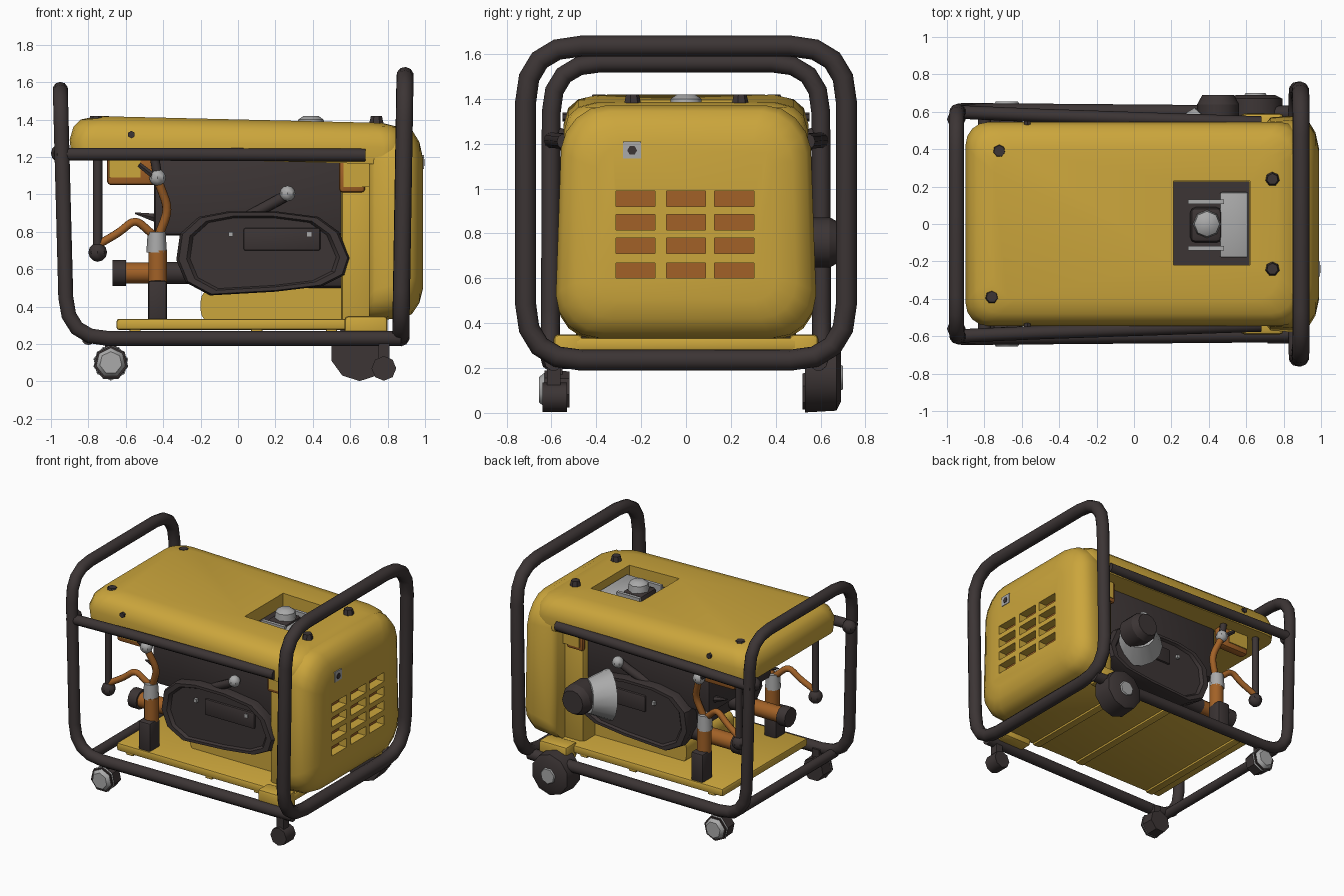
import bpy, bmesh, math
from mathutils import Vector, Matrix

if "Cube" in bpy.data.objects:
    bpy.data.objects.remove(bpy.data.objects["Cube"])


def material(name, rgb):
    m = bpy.data.materials.new(name)
    m.diffuse_color = (*rgb, 1)
    m.use_nodes = True
    m.node_tree.nodes["Principled BSDF"].inputs["Base Color"].default_value = m.diffuse_color
    return m


YELLOW = material("yellow_paint", (0.60, 0.38, 0.045))
DARK = material("dark_metal", (0.045, 0.035, 0.035))
ORANGE = material("orange_copper", (0.36, 0.12, 0.02))
GREY = material("grey_metal", (0.40, 0.40, 0.40))


def finish(name, me, mat, angle=35):
    me.materials.clear()
    me.materials.append(mat)
    me.polygons.foreach_set("use_smooth", [len(p.vertices) < 5 for p in me.polygons])
    me.set_sharp_from_angle(angle=math.radians(angle))
    ob = bpy.data.objects.new(name, me)
    bpy.context.collection.objects.link(ob)
    return ob


def from_bm(name, bm, mat, angle=35):
    bmesh.ops.recalc_face_normals(bm, faces=bm.faces)
    me = bpy.data.meshes.new(name)
    bm.to_mesh(me)
    bm.free()
    return finish(name, me, mat, angle)


def box(name, x0, x1, y0, y1, z0, z1, mat, bevel=0.0):
    bm = bmesh.new()
    bmesh.ops.create_cube(bm, size=1)
    for v in bm.verts:
        v.co = Vector(((x0 + x1) / 2 + v.co.x * (x1 - x0),
                       (y0 + y1) / 2 + v.co.y * (y1 - y0),
                       (z0 + z1) / 2 + v.co.z * (z1 - z0)))
    if bevel:
        bmesh.ops.bevel(bm, geom=bm.edges[:], offset=bevel, segments=2,
                        profile=0.5, affect='EDGES')
    return from_bm(name, bm, mat)


def rod(name, a, b, r1, r2, mat, sides=12):
    """Cylinder or cone from point a to point b."""
    a, b = Vector(a), Vector(b)
    d = b - a
    bm = bmesh.new()
    bmesh.ops.create_cone(bm, cap_ends=True, segments=sides, radius1=r1, radius2=r2, depth=d.length)
    rot = Vector((0, 0, 1)).rotation_difference(d).to_matrix().to_4x4()
    bm.transform(Matrix.Translation((a + b) / 2) @ rot)
    return from_bm(name, bm, mat, 48)


def ball(name, c, r, mat):
    bm = bmesh.new()
    bmesh.ops.create_uvsphere(bm, u_segments=8, v_segments=6, radius=r)
    bm.transform(Matrix.Translation(c))
    return from_bm(name, bm, mat)


def tube(name, pts, r, mat, fillet=0.0, closed=False, steps=4):
    """Round tube along a path whose corners are rounded."""
    pts = [Vector(p) for p in pts]
    n, path = len(pts), []
    for i, p in enumerate(pts):
        if fillet and (closed or 0 < i < n - 1):
            a, b = pts[i - 1] - p, pts[(i + 1) % n] - p
            f = min(fillet, a.length * 0.45, b.length * 0.45)
            a, b = p + a.normalized() * f, p + b.normalized() * f
            for k in range(steps + 1):
                t = k / steps
                path.append(a * (1 - t) ** 2 + p * 2 * t * (1 - t) + b * t * t)
        else:
            path.append(p)
    cu = bpy.data.curves.new(name, 'CURVE')
    cu.dimensions = '3D'
    cu.bevel_depth, cu.bevel_resolution, cu.use_fill_caps = r, 3, True
    sp = cu.splines.new('POLY')
    sp.points.add(len(path) - 1)
    for q, v in zip(sp.points, path):
        q.co = (*v, 1)
    sp.use_cyclic_u = closed
    tmp = bpy.data.objects.new(name + "_path", cu)
    bpy.context.collection.objects.link(tmp)
    dg = bpy.context.evaluated_depsgraph_get()
    me = bpy.data.meshes.new_from_object(tmp.evaluated_get(dg))
    bpy.data.objects.remove(tmp)
    return finish(name, me, mat, 50)


def rr(a0, a1, b0, b1, r, n=4):
    """Rounded rectangle outline."""
    out = []
    for ca, cb, st in ((a1 - r, b1 - r, 0), (a0 + r, b1 - r, 90), (a0 + r, b0 + r, 180), (a1 - r, b0 + r, 270)):
        for k in range(n + 1):
            t = math.radians(st + 90 * k / n)
            out.append((ca + r * math.cos(t), cb + r * math.sin(t)))
    return out


def loft(name, rings, axis, mat, slope=0.0, angle=35):
    """Skin between outlines placed at levels along an axis."""
    put = {'x': lambda l, a, b: (l, a, b), 'y': lambda l, a, b: (a, l, b), 'z': lambda l, a, b: (a, b, l)}[axis]
    bm = bmesh.new()
    loops = [[bm.verts.new(put(l, a, b)) for a, b in pts] for l, pts in rings]
    for p, q in zip(loops, loops[1:]):
        for i in range(len(p)):
            j = (i + 1) % len(p)
            bm.faces.new((p[i], p[j], q[j], q[i]))
    bm.faces.new(loops[0])
    bm.faces.new(loops[-1])
    for v in bm.verts:
        v.co.z -= slope * (v.co.x + 0.8)
    return from_bm(name, bm, mat, angle)


def cut(ob, cutter):
    cutter.hide_render = True
    cutter.hide_set(True)
    cutter.data.polygons.foreach_set("use_smooth", [False] * len(cutter.data.polygons))
    m = ob.modifiers.new("cut", 'BOOLEAN')
    m.operation, m.object, m.solver = 'DIFFERENCE', cutter, 'EXACT'


# Yellow top cover with fuel cap recess
cover = loft("top_cover", [(z, rr(x0, x1, -y, y, r)) for z, x0, x1, y, r in (
    (1.20, -0.89, 0.88, 0.54, 0.12), (1.29, -0.90, 0.90, 0.545, 0.12), (1.36, -0.88, 0.89, 0.525, 0.13),
    (1.40, -0.84, 0.86, 0.48, 0.13), (1.42, -0.75, 0.77, 0.40, 0.12))], 'z', YELLOW, 0.024, 50)
cut(cover, box("recess_cutter", 0.21, 0.62, -0.22, 0.23, 1.29, 1.6, YELLOW))
box("recess_floor", 0.212, 0.618, -0.218, 0.228, 1.28, 1.30, DARK)
box("tank_plate", 0.46, 0.61, -0.18, 0.17, 1.30, 1.34, GREY, 0.01)
for y in (-0.13, 0.12):
    box("tank_bracket", 0.29, 0.48, y - 0.012, y + 0.012, 1.30, 1.36, GREY)
box("fuel_neck", 0.30, 0.47, -0.10, 0.09, 1.29, 1.355, DARK, 0.03)
rod("fuel_cap", (0.39, 0, 1.35), (0.39, 0, 1.40), 0.075, 0.068, GREY, 8)
rod("fuel_cap_top", (0.39, 0, 1.40), (0.39, 0, 1.42), 0.068, 0.04, GREY, 8)
for x, y, z, h in ((-0.72, 0.39, 1.40, 0.02), (-0.76, -0.39, 1.40, 0.02), (0.74, 0.24, 1.37, 0.05), (0.74, -0.24, 1.37, 0.05)):
    rod("cover_bolt", (x, y, z - 0.02), (x, y, z + h), 0.046, 0.03, DARK, 7)

# End housing with vent grille
end = loft("end_housing", [(x, rr(-y, y, z0, z1, r)) for x, y, z0, z1, r in (
    (0.70, 0.53, 0.33, 1.33, 0.12), (0.73, 0.57, 0.33, 1.34, 0.16), (0.87, 0.58, 0.335, 1.37, 0.19),
    (0.93, 0.555, 0.36, 1.345, 0.19), (0.97, 0.49, 0.42, 1.28, 0.16), (0.99, 0.40, 0.50, 1.19, 0.10))],
    'x', YELLOW, 0, 50)
for v in end.data.vertices:  # narrower shoulders
    if v.co.z > 1.0:
        v.co.y *= 1 - 0.22 * (v.co.z - 1.0)
bm = bmesh.new()
for y in (-0.225, 0, 0.215):
    for z in (0.635, 0.745, 0.85, 0.955):
        bmesh.ops.create_cube(bm, size=1, matrix=Matrix.Translation((0.98, y, z)) @ Matrix.Diagonal((0.12, 0.175, 0.068, 1)))
cut(end, from_bm("vent_cutter", bm, YELLOW))
box("vent_backing", 0.90, 0.925, -0.32, 0.31, 0.59, 1.0, ORANGE)
box("end_plate", 0.985, 0.994, -0.28, -0.20, 1.135, 1.21, GREY)
rod("end_plate_screw", (0.985, -0.24, 1.17), (0.998, -0.24, 1.17), 0.022, 0.022, DARK, 6)
box("end_column", 0.55, 0.74, -0.42, 0.42, 0.30, 1.22, YELLOW, 0.03)

# Base pan, with ribs under it
box("base_pan", -0.65, 0.80, -0.50, 0.50, 0.275, 0.335, YELLOW, 0.015)
loft("base_riser", [(y, rr(-0.2, 0.7, 0.31, 0.50, 0.07)) for y in (-0.28, 0.28)], 'y', YELLOW)
for x in (-0.55, 0.1, 0.5):
    box("base_rib", x - 0.03, x + 0.03, -0.49, 0.49, 0.26, 0.285, YELLOW, 0.008)

# Engine core
box("engine_upper", -0.45, 0.57, -0.37, 0.37, 0.78, 1.21, DARK, 0.03)
box("engine_lower", -0.20, 0.60, -0.34, 0.34, 0.50, 0.85, DARK, 0.04)

# Tubular frame
tube("lifting_loop", [(0.87, -0.715, 0.235), (0.87, 0.715, 0.235), (0.893, 0.715, 1.635), (0.893, -0.715, 1.635)],
     0.047, DARK, 0.25, True)
tube("main_frame", [(0.87, 0.59, 0.23), (-0.915, 0.605, 0.23), (-0.95, 0.60, 1.56),
                    (-0.95, -0.60, 1.56), (-0.915, -0.605, 0.23), (0.87, -0.59, 0.23)], 0.042, DARK, 0.22)
rod("frame_crossbar", (-0.80, -0.6, 0.23), (-0.80, 0.6, 0.23), 0.035, 0.035, DARK)

# Parts repeated on the front and the back
outline = [(-0.33, 0.65), (-0.31, 0.79), (-0.21, 0.88), (-0.05, 0.91), (0.2, 0.91), (0.43, 0.88), (0.54, 0.80),
           (0.60, 0.66), (0.57, 0.57), (0.45, 0.51), (0.2, 0.48), (-0.15, 0.46), (-0.28, 0.53)]


def scaled(k):
    return [(0.13 + (a - 0.13) * k, 0.69 + (b - 0.69) * k) for a, b in outline]


for s, side in ((-1, "front_"), (1, "back_")):
    def sbox(n, x0, x1, y0, y1, z0, z1, m, b=0.0):
        return box(side + n, x0, x1, *sorted((s * y0, s * y1)), z0, z1, m, b)
    tube(side + "top_rail", [(-0.97, s * 0.60, 1.215), (-0.5, s * 0.58, 1.215), (0.68, s * 0.54, 1.21)], 0.036, DARK)
    ball(side + "rail_knob", (-0.95, s * 0.56, 1.22), 0.05, DARK)
    sbox("base_bracket", 0.57, 0.80, 0.46, 0.59, 0.23, 0.35, YELLOW, 0.02)
    # Oval side cover with raised rim
    loft(side + "side_cover", [(s * 0.30, scaled(0.95)), (s * 0.41, scaled(1)), (s * 0.445, scaled(0.97)),
                               (s * 0.445, scaled(0.88)), (s * 0.425, scaled(0.84))], 'y', DARK)
    sbox("cover_panel", 0.03, 0.44, 0.41, 0.44, 0.70, 0.82, DARK, 0.01)
    for x in (-0.04, 0.38):
        sbox("cover_screw", x - 0.012, x + 0.012, 0.42, 0.447, 0.775, 0.80, GREY)
    # Trim below the cover
    sbox("left_trim", -0.70, -0.44, 0.36, 0.43, 1.05, 1.21, ORANGE, 0.02)
    sbox("left_trim_face", -0.69, -0.52, 0.42, 0.437, 1.09, 1.21, YELLOW)
    sbox("right_trim", 0.54, 0.68, 0.40, 0.44, 1.01, 1.20, ORANGE, 0.02)
    sbox("right_trim_face", 0.565, 0.70, 0.43, 0.447, 1.04, 1.21, YELLOW)
    tube(side + "intake_pipe", [(0.05, s * 0.36, 0.88), (0.18, s * 0.39, 0.95), (0.27, s * 0.40, 1.0)], 0.03, DARK, 0.05)
    ball(side + "intake_knob", (0.265, s * 0.42, 1.005), 0.042, GREY)
    rod(side + "engine_spur", (-0.42, s * 0.3, 0.87), (-0.55, s * 0.3, 0.90), 0.03, 0.005, DARK, 6)
    # Filter, hoses and post
    sbox("filter_stand", -0.48, -0.38, 0.37, 0.49, 0.32, 0.54, DARK, 0.015)
    rod(side + "filter_body", (-0.43, s * 0.40, 0.50), (-0.43, s * 0.40, 0.70), 0.052, 0.052, ORANGE, 10)
    rod(side + "filter_cap", (-0.435, s * 0.40, 0.69), (-0.435, s * 0.40, 0.80), 0.055, 0.048, GREY, 8)
    tube(side + "upper_hose", [(-0.42, s * 0.40, 0.79), (-0.37, s * 0.42, 0.92), (-0.43, s * 0.46, 1.08)], 0.024, ORANGE, 0.06)
    tube(side + "lower_hose", [(-0.45, s * 0.40, 0.78), (-0.55, s * 0.42, 0.87), (-0.63, s * 0.43, 0.80),
                               (-0.75, s * 0.45, 0.73)], 0.022, ORANGE, 0.06)
    ball(side + "valve", (-0.43, s * 0.46, 1.09), 0.045, GREY)
    rod(side + "valve_stem", (-0.43, s * 0.46, 1.10), (-0.45, s * 0.46, 1.22), 0.025, 0.025, DARK, 8)
    rod(side + "valve_lever", (-0.44, s * 0.47, 1.09), (-0.53, s * 0.47, 1.16), 0.018, 0.015, DARK, 6)
    rod(side + "post", (-0.75, s * 0.45, 0.70), (-0.75, s * 0.45, 1.22), 0.025, 0.025, DARK, 8)
    ball(side + "post_knob", (-0.75, s * 0.45, 0.69), 0.05, DARK)
    # Exhaust pipe
    for n, x0, x1, r, m in (("cap", -0.67, -0.60, 0.07, DARK), ("collar", -0.61, -0.36, 0.056, ORANGE),
                            ("pipe", -0.38, -0.20, 0.06, DARK)):
        rod(side + "exhaust_" + n, (x0, s * 0.27, 0.58), (x1, s * 0.27, 0.58), r, r, m)
    # Left caster
    rod(side + "caster", (-0.68, s * 0.52, 0.10), (-0.68, s * 0.63, 0.10), 0.085, 0.09, DARK, 7)
    rod(side + "caster_hub", (-0.68, s * 0.61, 0.10), (-0.68, s * 0.655, 0.10), 0.095, 0.06, GREY, 7)
    sbox("caster_fork", -0.71, -0.65, 0.55, 0.61, 0.10, 0.24, DARK)
    rod(side + "cover_side_bolt", (-0.57, s * 0.50, 1.32), (-0.57, s * 0.55, 1.32), 0.02, 0.02, DARK, 6)

# Big back wheel and small front caster
rod("back_wheel", (0.65, 0.53, 0.16), (0.65, 0.67, 0.16), 0.158, 0.15, DARK, 10)
rod("back_wheel_rim", (0.65, 0.67, 0.16), (0.65, 0.69, 0.16), 0.15, 0.11, DARK, 10)
rod("back_wheel_hub", (0.65, 0.68, 0.16), (0.65, 0.70, 0.16), 0.065, 0.055, GREY, 7)
rod("front_small_caster", (0.78, -0.64, 0.07), (0.78, -0.53, 0.07), 0.066, 0.066, DARK, 8)
box("front_caster_fork", 0.75, 0.81, -0.62, -0.56, 0.07, 0.24, DARK)

# Air intake on the back
rod("intake_cone", (0.33, 0.43, 0.75), (0.42, 0.55, 0.76), 0.18, 0.12, GREY, 14)
rod("intake_drum", (0.45, 0.51, 0.76), (0.45, 0.64, 0.76), 0.112, 0.112, DARK, 12)
rod("intake_drum_end", (0.45, 0.64, 0.76), (0.45, 0.69, 0.76), 0.112, 0.085, DARK, 12)
